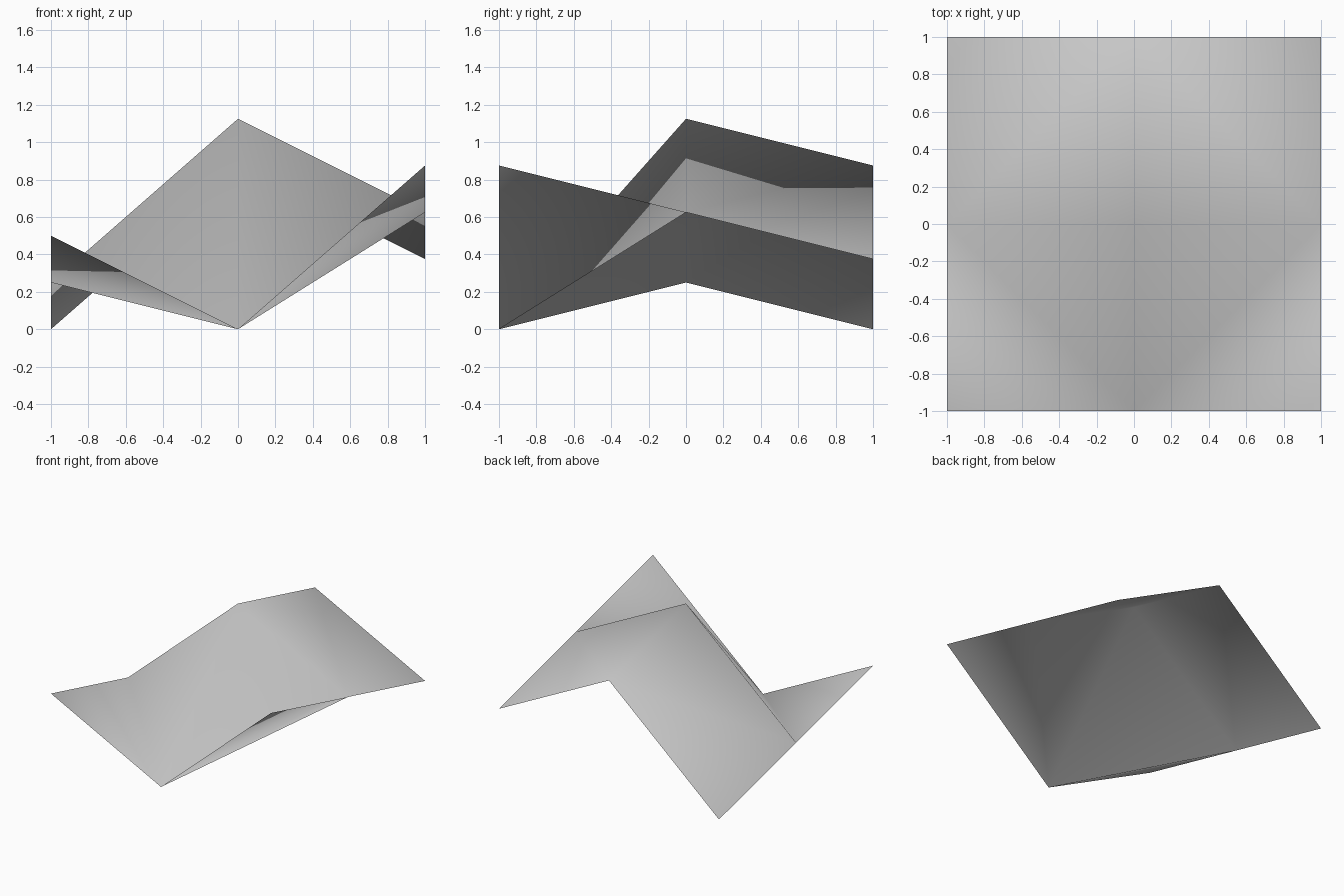
import bpy
import bmesh

if "Cube" in bpy.data.objects:
    bpy.data.objects.remove(bpy.data.objects["Cube"])

# Folded sheet: heights on a 3 x 3 grid, rows front to back, columns left to right
heights = [
    [0.5, 0.0, 0.875],
    [0.25, 1.125, 0.625],
    [0.0, 0.875, 0.375],
]

grey = bpy.data.materials.new("plain grey")
grey.diffuse_color = (0.6, 0.6, 0.6, 1.0)
grey.use_nodes = True
grey.node_tree.nodes["Principled BSDF"].inputs["Base Color"].default_value = grey.diffuse_color

bm = bmesh.new()
v = [[bm.verts.new((i - 1, j - 1, z)) for i, z in enumerate(row)]
     for j, row in enumerate(heights)]

# Each cell folds along the diagonal joining the midpoints of two outer edges
for j in range(2):
    for i in range(2):
        a, b, c, d = v[j][i], v[j][i + 1], v[j + 1][i + 1], v[j + 1][i]
        if i == j:
            bm.faces.new((a, b, d))
            bm.faces.new((b, c, d))
        else:
            bm.faces.new((a, b, c))
            bm.faces.new((a, c, d))

# Soft shading across the whole sheet
for f in bm.faces:
    f.smooth = True

mesh = bpy.data.meshes.new("folded_sheet")
bm.to_mesh(mesh)
bm.free()
mesh.materials.append(grey)
sheet = bpy.data.objects.new("folded_sheet", mesh)
bpy.context.collection.objects.link(sheet)
